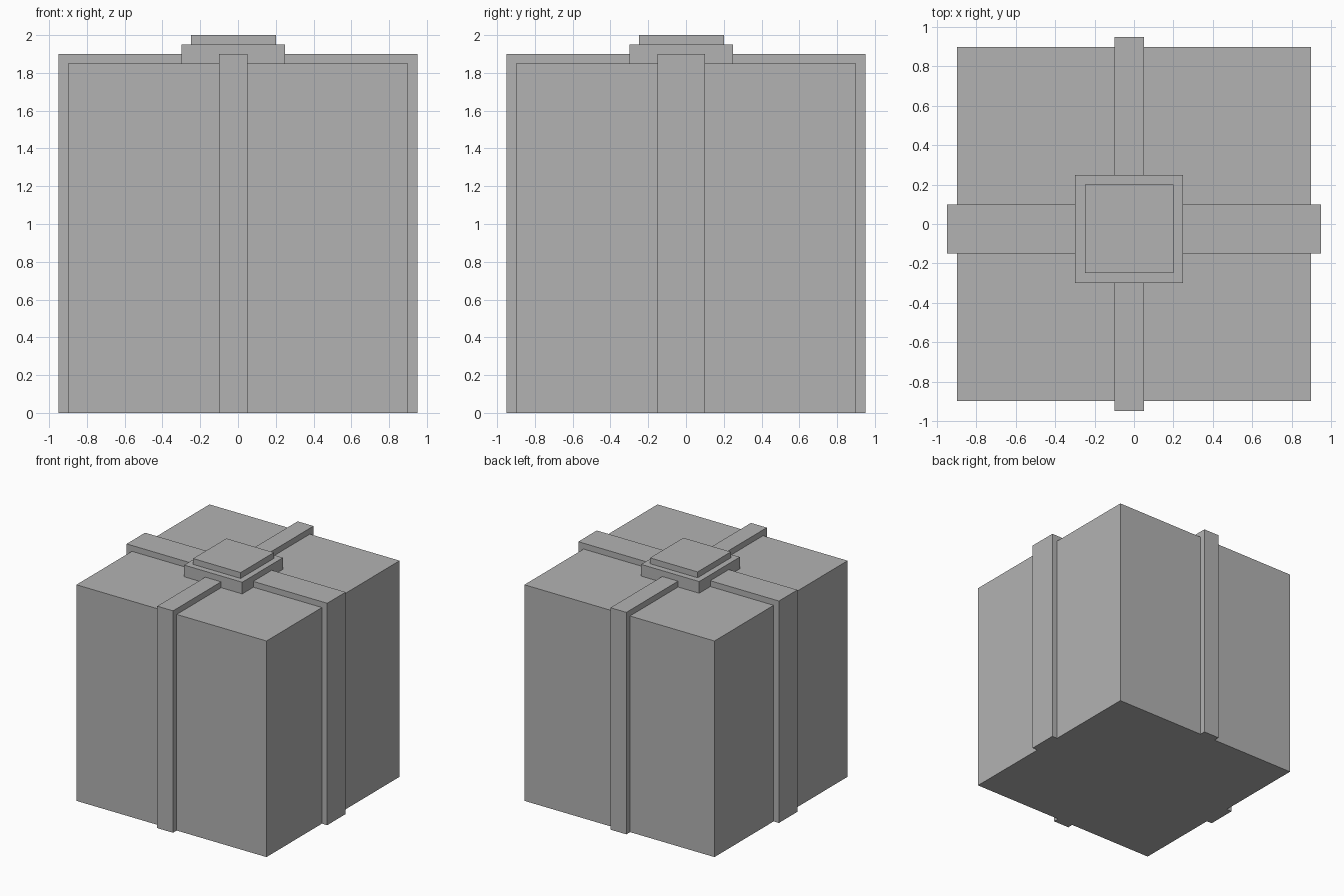
import bpy
import bmesh
from mathutils import Vector

cube = bpy.data.objects.get("Cube")
if cube:
    bpy.data.objects.remove(cube, do_unlink=True)

grey = bpy.data.materials.new("light_grey")
grey.use_nodes = True
grey.diffuse_color = (0.45, 0.45, 0.45, 1)
grey.node_tree.nodes["Principled BSDF"].inputs["Base Color"].default_value = grey.diffuse_color

HALF = 0.9       # half width of the box
HEIGHT = 1.85    # height of the box
THICK = 0.05     # ribbon thickness


def add_object(name, bm):
    bmesh.ops.recalc_face_normals(bm, faces=bm.faces)
    mesh = bpy.data.meshes.new(name)
    bm.to_mesh(mesh)
    bm.free()
    mesh.materials.append(grey)
    obj = bpy.data.objects.new(name, mesh)
    bpy.context.collection.objects.link(obj)
    return obj


def block(name, low, high):
    """Axis-aligned block between two corners."""
    low, high = Vector(low), Vector(high)
    bm = bmesh.new()
    bmesh.ops.create_cube(bm, size=1)
    bmesh.ops.scale(bm, vec=high - low, verts=bm.verts)
    bmesh.ops.translate(bm, vec=(low + high) / 2, verts=bm.verts)
    return add_object(name, bm)


def ribbon(name, across_x, start, end):
    """Arch-shaped band over the box, extruded from start to end."""
    outer, top = HALF + THICK, HEIGHT + THICK
    profile = [(-outer, 0), (-outer, top), (outer, top), (outer, 0),
               (HALF, 0), (HALF, HEIGHT), (-HALF, HEIGHT), (-HALF, 0)]
    bm = bmesh.new()
    verts = [bm.verts.new((u, start, z) if across_x else (start, u, z))
             for u, z in profile]
    face = bm.faces.new(verts)
    extruded = bmesh.ops.extrude_face_region(bm, geom=[face])["geom"]
    moved = [g for g in extruded if isinstance(g, bmesh.types.BMVert)]
    width = end - start
    bmesh.ops.translate(bm, vec=(0, width, 0) if across_x else (width, 0, 0), verts=moved)
    return add_object(name, bm)


# Box body
block("gift_box", (-HALF, -HALF, 0), (HALF, HALF, HEIGHT))

# Crossing ribbons: narrow one front to back, wide one side to side
ribbon("front_back_ribbon", False, -0.10, 0.05)
ribbon("side_ribbon", True, -0.15, 0.10)

# Stepped knot on top
block("knot_base", (-0.30, -0.30, HEIGHT), (0.25, 0.25, 1.95))
block("knot_cap", (-0.25, -0.25, 1.95), (0.20, 0.20, 2.0))
